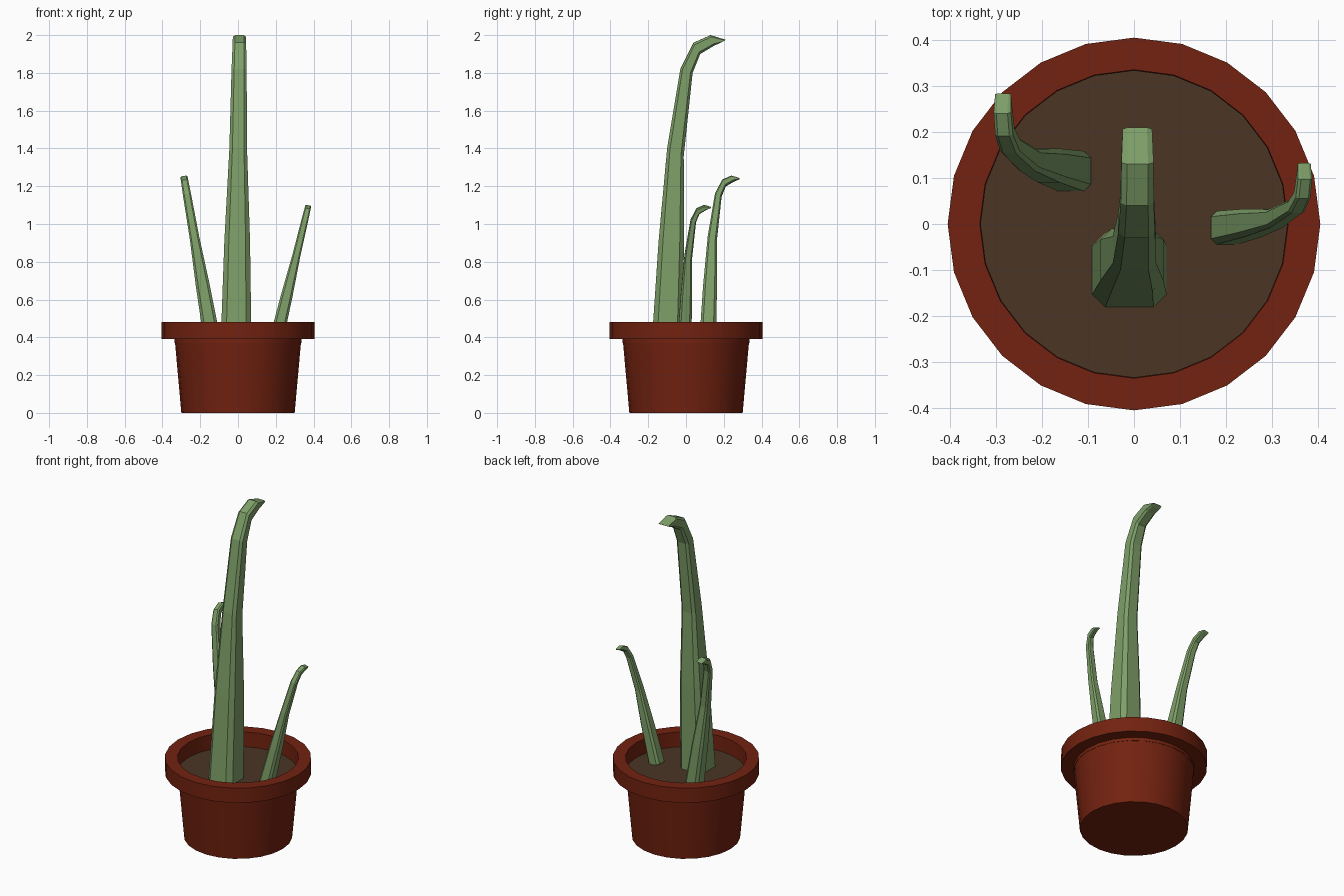
import bpy
import bmesh
from math import cos, sin, tau
from mathutils import Vector

cube = bpy.data.objects.get("Cube")
if cube:
    bpy.data.objects.remove(cube)


def material(name, rgb):
    m = bpy.data.materials.new(name)
    m.use_nodes = True
    m.diffuse_color = (*rgb, 1)
    m.node_tree.nodes["Principled BSDF"].inputs["Base Color"].default_value = (*rgb, 1)
    return m


TERRACOTTA = material("terracotta", (0.17, 0.016, 0.005))
SOIL = material("soil brown", (0.07, 0.036, 0.018))
GREEN = material("leaf green", (0.21, 0.35, 0.14))


def loft(name, rings, mat, cap_end=True):
    """Skin a list of closed rings and cap the ends."""
    bm = bmesh.new()
    loops = [[bm.verts.new(p) for p in ring] for ring in rings]
    for a, b in zip(loops, loops[1:]):
        for i in range(len(a)):
            j = (i + 1) % len(a)
            bm.faces.new((a[i], a[j], b[j], b[i]))
    bm.faces.new(loops[0][::-1])
    if cap_end:
        bm.faces.new(loops[-1])
    bmesh.ops.recalc_face_normals(bm, faces=bm.faces)
    mesh = bpy.data.meshes.new(name)
    bm.to_mesh(mesh)
    bm.free()
    mesh.materials.append(mat)
    obj = bpy.data.objects.new(name, mesh)
    bpy.context.collection.objects.link(obj)
    return obj


def circle(radius, z, sides=24):
    return [(radius * cos(tau * i / sides), radius * sin(tau * i / sides), z)
            for i in range(sides)]


# Pot: tapered wall, stepped rim, inner lip and floor under the soil
SOIL_Z = 0.39
pot_profile = [(0.30, 0), (0.335, 0.39), (0.405, 0.39), (0.405, 0.48),
               (0.335, 0.48), (0.335, SOIL_Z - 0.02)]
pot = loft("pot", [circle(r, z) for r, z in pot_profile], TERRACOTTA)

# Soil disc
soil = loft("soil", [circle(0.334, SOIL_Z - 0.01), circle(0.334, SOIL_Z)], SOIL)

# Leaf rings: front edge (y, z), back edge (y, z), half width
LEAF = [((-0.08, 0), (0.08, 0), 0.081),
        ((-0.045, 0.52), (0.09, 0.52), 0.068),
        ((0, 1.01), (0.088, 0.97), 0.047),
        ((0.07, 1.43), (0.135, 1.41), 0.040),
        ((0.14, 1.57), (0.175, 1.51), 0.036),
        ((0.23, 1.61), (0.25, 1.555), 0.035),
        ((0.31, 1.585), (0.29, 1.573), 0.032)]
# Chamfered square section: (side, front to back)
SECTION = [(-0.65, 0), (0.65, 0), (1, 0.17), (1, 0.83),
           (0.65, 1), (-0.65, 1), (-1, 0.83), (-1, 0.17)]


def leaf(name, x, y, size, lean):
    rings = []
    for front, back, half in LEAF:
        f, b = Vector((0, *front)), Vector((0, *back))
        rings.append([f.lerp(b, t) + Vector((s * half, 0, 0)) for s, t in SECTION])
    obj = loft(name, rings, GREEN)
    obj.location = (x, y, SOIL_Z)
    obj.rotation_euler.y = lean
    obj.scale = (size,) * 3
    return obj


# Leaves: one tall, two small ones leaning outwards
leaf("tall_leaf", -0.01, -0.1, 1, 0.011)
leaf("right_small_leaf", -0.137, 0.115, 0.545, -0.172)
leaf("left_small_leaf", 0.203, -0.008, 0.453, 0.235)

# Smooth round walls with crisp edges on the pot
bpy.ops.object.select_all(action="DESELECT")
for obj in (pot, soil):
    obj.select_set(True)
bpy.context.view_layer.objects.active = pot
bpy.ops.object.shade_smooth_by_angle(angle=0.6)
